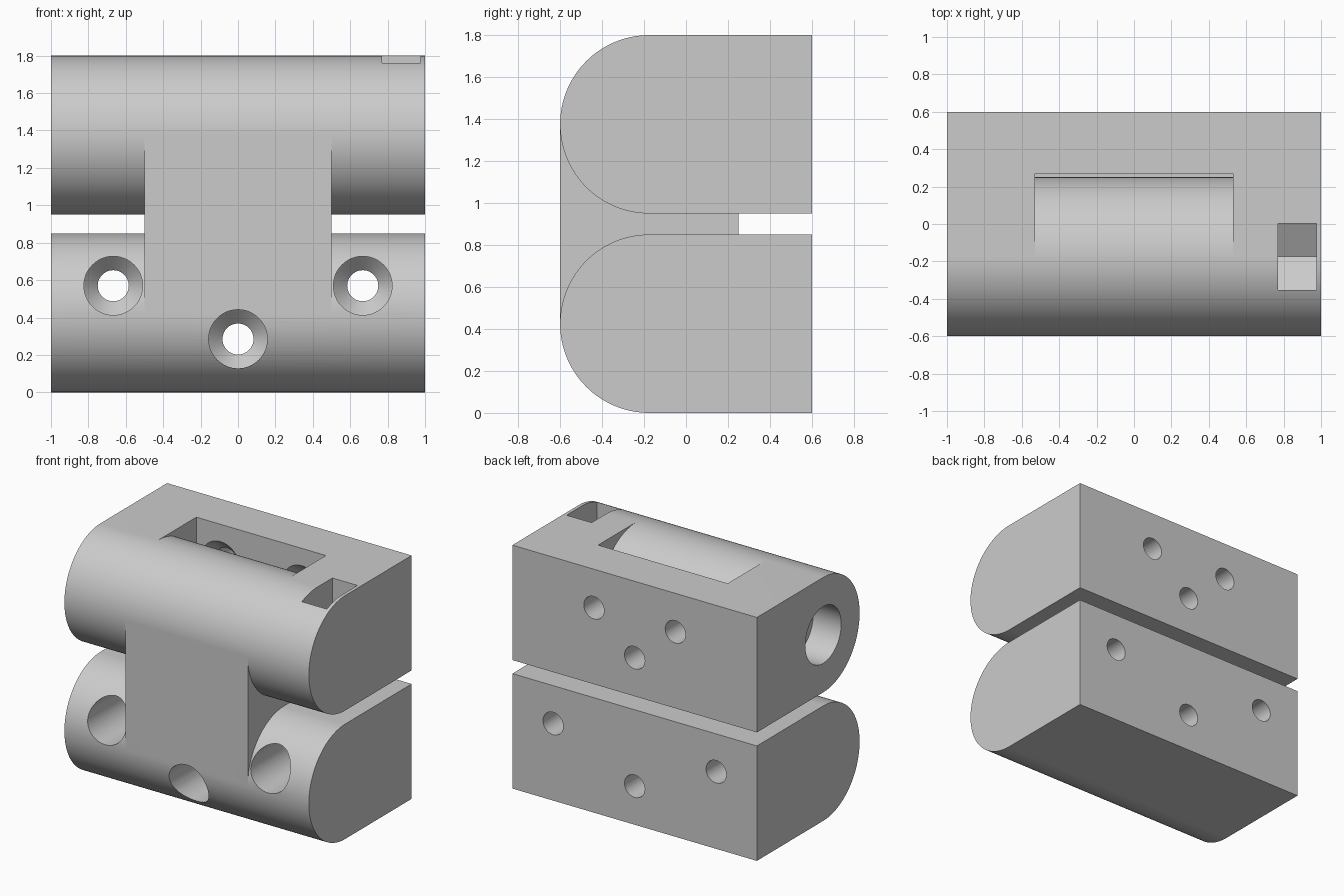
import bpy, bmesh, math
from mathutils import Matrix, Vector

default = bpy.data.objects.get("Cube")
if default:
    bpy.data.objects.remove(default, do_unlink=True)

grey = bpy.data.materials.new("light grey plastic")
grey.use_nodes = True
colour = (0.6, 0.6, 0.6, 1)
grey.diffuse_color = colour
grey.node_tree.nodes["Principled BSDF"].inputs["Base Color"].default_value = colour

R = 0.425                    # knuckle radius
AXIS_Y = -0.175              # y of both knuckle axes
LOW_Z, HIGH_Z = R, 1.375     # heights of the knuckle axes
BACK, WALL = 0.6, 0.27       # back face, front of the screw wall


def finish(name, bm):
    bmesh.ops.recalc_face_normals(bm, faces=bm.faces)
    mesh = bpy.data.meshes.new(name)
    bm.to_mesh(mesh)
    bm.free()
    mesh.materials.append(grey)
    ob = bpy.data.objects.new(name, mesh)
    bpy.context.collection.objects.link(ob)
    return ob


def prism(name, profile, x0, x1):
    """Extrude a (y, z) outline along x."""
    bm = bmesh.new()
    face = bm.faces.new([bm.verts.new((x0, y, z)) for y, z in profile])
    ext = bmesh.ops.extrude_face_region(bm, geom=[face])["geom"]
    verts = [g for g in ext if isinstance(g, bmesh.types.BMVert)]
    bmesh.ops.translate(bm, verts=verts, vec=(x1 - x0, 0, 0))
    return finish(name, bm)


def lathe(name, steps, origin, along_y=False, sides=48):
    """Stack circles given as (distance, radius) along the x or y axis."""
    bm = bmesh.new()
    turn = Matrix.Rotation(math.pi / 2, 4, 'Z') if along_y else Matrix()
    rings = []
    for d, r in steps:
        ring = []
        for i in range(sides):
            a = math.tau * i / sides
            p = Vector((d, r * math.cos(a), r * math.sin(a)))
            ring.append(bm.verts.new(turn @ p + Vector(origin)))
        rings.append(ring)
    for a, b in zip(rings, rings[1:]):
        for i in range(sides):
            j = (i + 1) % sides
            bm.faces.new((a[i], a[j], b[j], b[i]))
    bm.faces.new(rings[0])
    bm.faces.new(rings[-1])
    return finish(name, bm)


def arc(zc, start, end, steps):
    angles = [math.radians(start + (end - start) * i / steps) for i in range(steps + 1)]
    return [(AXIS_Y + R * math.cos(a), zc + R * math.sin(a)) for a in angles]


def combine(ob, others, operation='DIFFERENCE'):
    """Apply booleans, then remove the helper objects."""
    for other in others:
        other.hide_render = True
        mod = ob.modifiers.new("boolean", 'BOOLEAN')
        mod.operation, mod.solver, mod.object = operation, 'EXACT', other
        bpy.ops.object.select_all(action='DESELECT')
        bpy.context.view_layer.objects.active = ob
        ob.select_set(True)
        bpy.ops.object.modifier_apply(modifier=mod.name)
        bpy.data.objects.remove(other, do_unlink=True)


def knuckle_block(name, zc):
    outline = arc(zc, 90, 270, 64) + [(BACK, zc - R), (BACK, zc + R)]
    return prism(name, outline, -1, 1)


def screw_hole(x, z, mouth):
    """Wide access bore, countersink, then shank hole through the back."""
    steps = [(mouth, 0.157), (WALL, 0.157), (WALL + 0.075, 0.083), (BACK + 0.1, 0.083)]
    return lathe("screw_cutter", steps, (x, 0, z), along_y=True)


def bolt_hole():
    """Head recess at one end and a long shank hole."""
    steps = [(-1.1, 0.21), (-0.77, 0.21), (-0.77, 0.103), (0.8, 0.103)]
    return lathe("bolt_cutter", steps, (0, AXIS_Y, HIGH_Z))


# Lower block with the flat link rising from it
lower = knuckle_block("lower_block_and_link", LOW_Z)
front, rear = AXIS_Y - R, AXIS_Y + R
link = prism("link", [(front, LOW_Z), (rear, LOW_Z), (rear, HIGH_Z), (front, HIGH_Z)], -0.5, 0.5)
combine(lower, [link], 'UNION')
combine(lower, [screw_hole(x, z, -0.8) for x, z in ((-0.667, 0.57), (0, 0.285), (0.667, 0.57))])
combine(lower, [bolt_hole()])

# Upper block: pocket behind the barrel
upper = knuckle_block("upper_block", HIGH_Z)
pocket = prism("pocket_cutter",
               arc(HIGH_Z, 90, 0, 32) + [(rear, 0.9), (WALL, 0.9), (WALL, 1.9), (AXIS_Y, 1.9)],
               -0.53, 0.53)

# Hexagonal nut slot, open at the top
half = 0.178
side = 2 * half / math.sqrt(3)
nut = prism("nut_cutter",
            [(AXIS_Y - half, 1.9), (AXIS_Y - half, HIGH_Z - side / 2), (AXIS_Y, HIGH_Z - side),
             (AXIS_Y + half, HIGH_Z - side / 2), (AXIS_Y + half, 1.9)], 0.77, 0.975)
screws = [screw_hole(x, z, WALL - 0.01) for x, z in ((-0.333, 1.515), (0, 1.235), (0.333, 1.515))]
combine(upper, [pocket, nut, bolt_hole()] + screws)

# Smooth curves, keep the edges crisp
bpy.ops.object.select_all(action='DESELECT')
for ob in (lower, upper):
    ob.select_set(True)
bpy.context.view_layer.objects.active = upper
bpy.ops.object.shade_smooth_by_angle(angle=math.radians(25))
